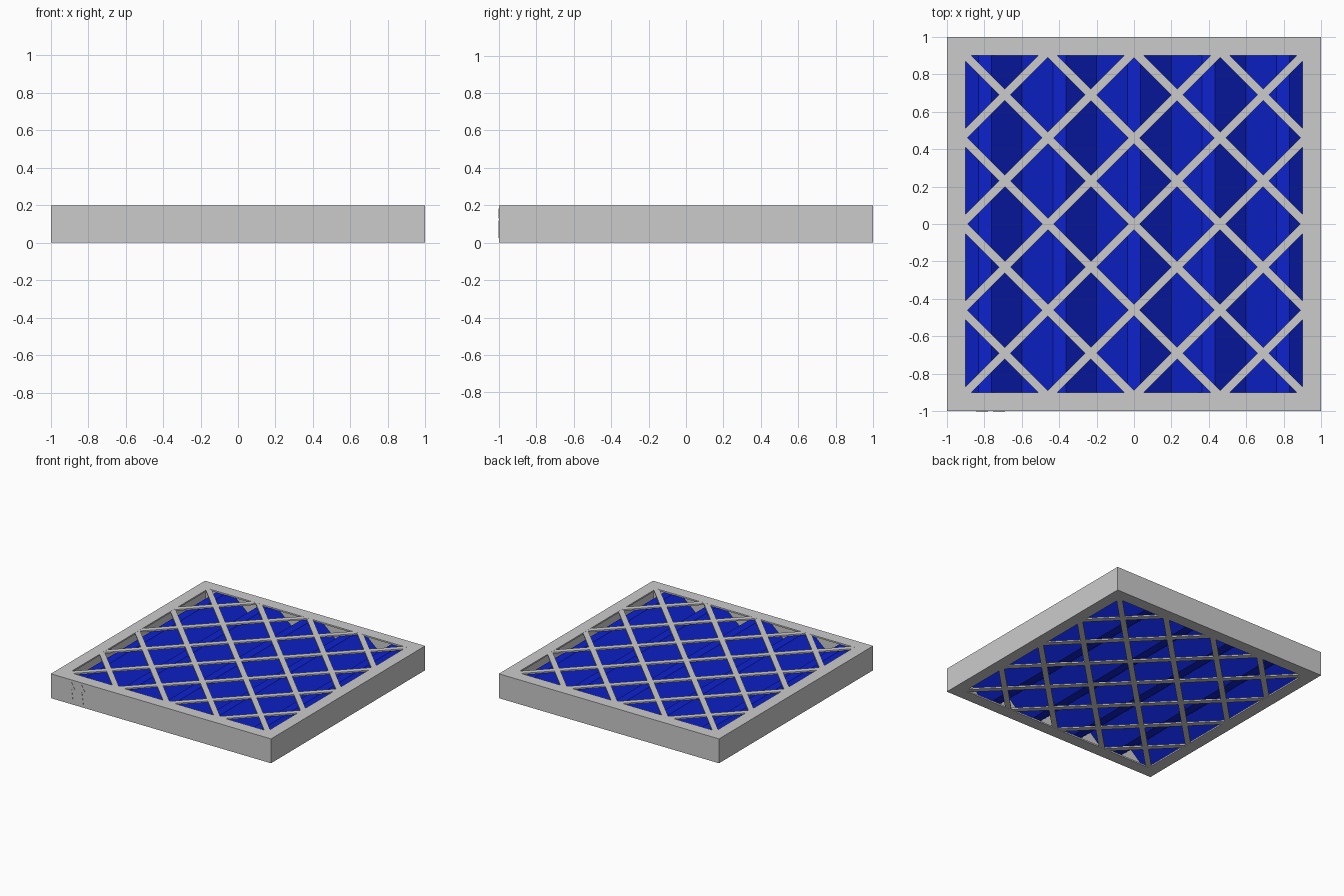
import bpy, bmesh, math
from mathutils import Matrix, Vector

if "Cube" in bpy.data.objects:
    bpy.data.objects.remove(bpy.data.objects["Cube"])

LIP, WALL, T = 0.90, 0.985, 0.012   # opening half-size, inner wall, sheet thickness


def finish(name, bm, mat=None):
    bmesh.ops.recalc_face_normals(bm, faces=bm.faces)
    me = bpy.data.meshes.new(name)
    bm.to_mesh(me)
    bm.free()
    ob = bpy.data.objects.new(name, me)
    bpy.context.collection.objects.link(ob)
    if mat:
        me.materials.append(mat)
    return ob


def prism_y(bm, pts, y0, y1):
    """Extrude an (x, z) outline along y."""
    a = [bm.verts.new((x, y0, z)) for x, z in pts]
    b = [bm.verts.new((x, y1, z)) for x, z in pts]
    bm.faces.new(a)
    bm.faces.new(b[::-1])
    for i in range(len(pts)):
        j = (i + 1) % len(pts)
        bm.faces.new((a[i], b[i], b[j], a[j]))


# Outer frame: C-shaped section carried round a square
section = [(1, 0), (1, 0.2), (LIP, 0.2), (LIP, 0.2 - T),
           (WALL, 0.2 - T), (WALL, T), (LIP, T), (LIP, 0)]
bm = bmesh.new()
rings = [[bm.verts.new((sx * r, sy * r, z)) for r, z in section]
         for sx, sy in ((-1, -1), (1, -1), (1, 1), (-1, 1))]
for k in range(4):
    p, q = rings[k], rings[(k + 1) % 4]
    for i in range(len(section)):
        j = (i + 1) % len(section)
        bm.faces.new((p[i], q[i], q[j], p[j]))
finish("frame", bm)


# Diagonal lattice on the top and bottom openings
def lattice(name, zc):
    bm = bmesh.new()
    for s in (1, -1):
        for k in range(-3, 4):
            c = 0.46 * k
            length = 2 * math.sqrt(2) * (LIP + 0.025 - abs(c) / 2)
            m = (Matrix.Translation((c / 2, -s * c / 2, zc))
                 @ Matrix.Rotation(s * math.pi / 4, 4, 'Z')
                 @ Matrix.Diagonal((length, 0.044, T - 0.001, 1)))
            bmesh.ops.create_cube(bm, size=1, matrix=m)
    finish(name, bm)


lattice("top_lattice", 0.2 - T / 2)
lattice("bottom_lattice", T / 2)

# Pleated filter sheet: flat ridges on top, flat folds underneath
blue = bpy.data.materials.new("filter_blue")
blue.diffuse_color = (0.004, 0.016, 0.63, 1)
blue.use_nodes = True
blue.node_tree.nodes["Principled BSDF"].inputs["Base Color"].default_value = blue.diffuse_color
Z0, Z1, W, P = T + 0.001, 0.2 - T - 0.001, 0.035, 0.398
slope = (Z1 - Z0) / (P / 2)
t = slope * W
top, bottom = [(-P * 2.5, Z0 + t)], [(-P * 2.5, Z0)]
for i in range(-2, 3):
    x = i * P
    top += [(x - W, Z1), (x + W, Z1), (x + P / 2, Z0 + t)]
    bottom += [(x - P / 2 + W, Z0), (x, Z1 - t), (x + P / 2 - W, Z0)]
bottom.append((P * 2.5, Z0))
bm = bmesh.new()
prism_y(bm, top + bottom[::-1], -WALL, WALL)
finish("pleated_filter", bm, blue)

# Pair of airflow arrows slightly raised on the front face
bm = bmesh.new()
for x in (-0.813, -0.72):
    prism_y(bm, [(x - 0.032, 0.13), (x + 0.032, 0.13), (x, 0.183)], -1.002, -0.995)
    prism_y(bm, [(x - 0.016, 0.025), (x + 0.016, 0.025),
                 (x + 0.004, 0.12), (x - 0.004, 0.12)], -1.002, -0.995)
finish("flow_arrows", bm)
